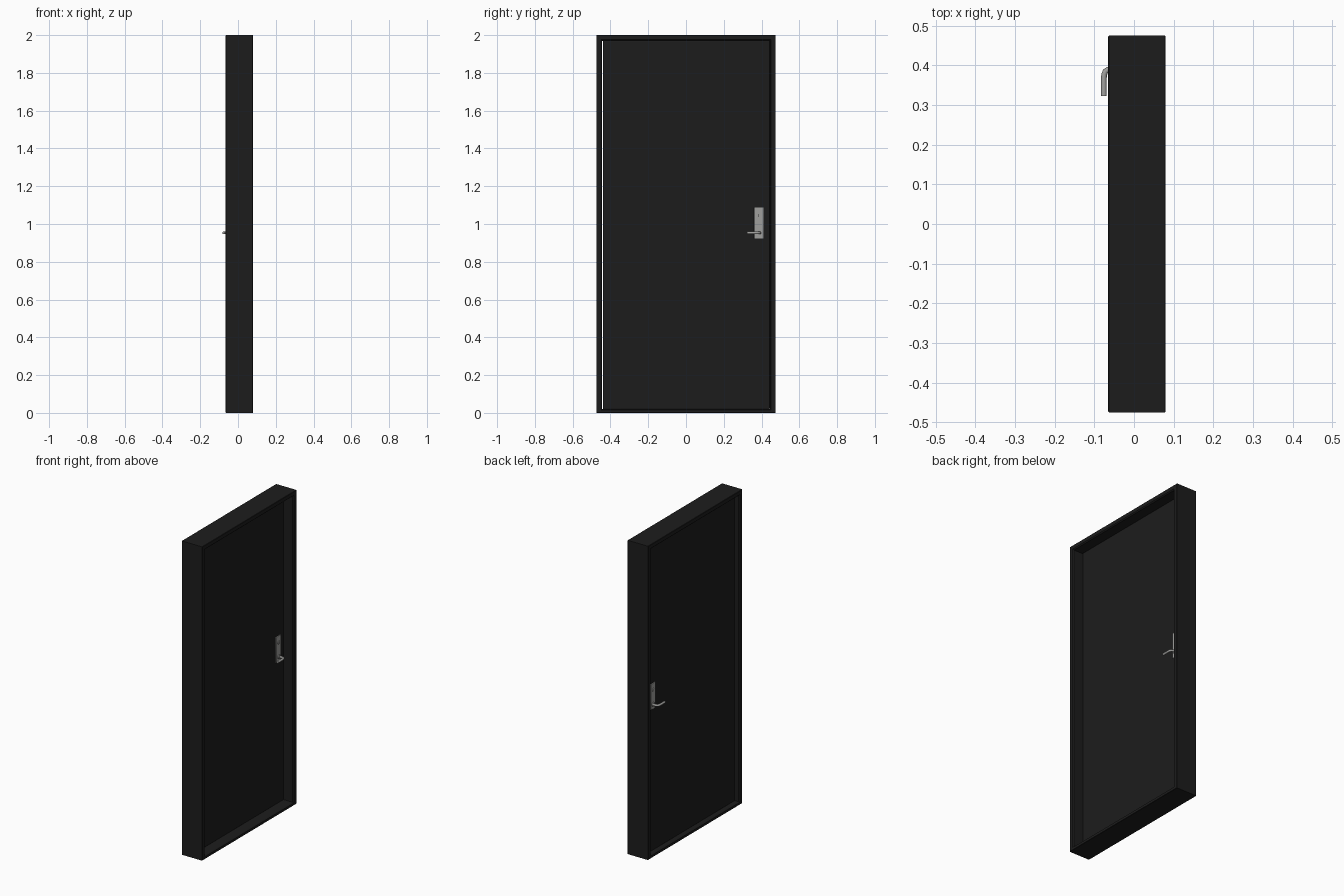
import bpy, bmesh
from mathutils import Matrix, Vector

if "Cube" in bpy.data.objects:
    bpy.data.objects.remove(bpy.data.objects["Cube"])


def material(name, rgb):
    m = bpy.data.materials.new(name)
    m.diffuse_color = (*rgb, 1)
    m.use_nodes = True
    m.node_tree.nodes["Principled BSDF"].inputs["Base Color"].default_value = m.diffuse_color
    return m


BLACK = material("black_paint", (0.012, 0.012, 0.012))
STEEL = material("brushed_steel", (0.35, 0.35, 0.34))
DARK = material("dark_slot", (0.03, 0.03, 0.03))


def finish(obj, mat, bevel=0.0, segments=2):
    obj.data.materials.append(mat)
    bpy.ops.object.select_all(action='DESELECT')
    bpy.context.view_layer.objects.active = obj
    obj.select_set(True)
    if bevel:
        b = obj.modifiers.new("edge_bevel", 'BEVEL')
        b.width = bevel
        b.segments = segments
        b.limit_method = 'ANGLE'
    if obj.type == 'MESH':
        bpy.ops.object.shade_smooth_by_angle()
    return obj


def mesh_object(name, bm):
    bmesh.ops.recalc_face_normals(bm, faces=bm.faces)
    me = bpy.data.meshes.new(name)
    bm.to_mesh(me)
    bm.free()
    obj = bpy.data.objects.new(name, me)
    bpy.context.collection.objects.link(obj)
    return obj


def box(name, lo, hi, mat, bevel=0.0):
    lo, hi = Vector(lo), Vector(hi)
    bm = bmesh.new()
    bmesh.ops.create_cube(bm, size=1, matrix=Matrix.Translation((lo + hi) / 2)
                          @ Matrix.Diagonal((*(hi - lo), 1)))
    return finish(mesh_object(name, bm), mat, bevel)


def disc(name, x0, x1, y, z, r, mat):
    bm = bmesh.new()
    bmesh.ops.create_cone(bm, cap_ends=True, segments=24, radius1=r, radius2=r,
                          depth=abs(x1 - x0),
                          matrix=Matrix.Translation(((x0 + x1) / 2, y, z))
                          @ Matrix.Rotation(1.5707963, 4, 'Y'))
    return finish(mesh_object(name, bm), mat)


# Frame: closed profile (x, share of the inset) swept with mitres round the opening
XB, XF = -0.065, 0.08
profile = [(XB, 0.07), (XB + 0.002, 0), (XF - 0.002, 0), (XF, 0.07),
           (XF, 0.8), (XF - 0.006, 1), (XB + 0.006, 1), (XB, 0.8)]
outer = [(-0.475, 0), (0.475, 0), (0.475, 2), (-0.475, 2)]
inner = [(-0.444, 0.02), (0.444, 0.02), (0.444, 1.97), (-0.444, 1.97)]
bm = bmesh.new()
rings = []
for (oy, oz), (iy, iz) in zip(outer, inner):
    rings.append([bm.verts.new((x, oy + (iy - oy) * t, oz + (iz - oz) * t))
                  for x, t in profile])
n = len(profile)
for i in range(4):
    a, b = rings[i], rings[(i + 1) % 4]
    for j in range(n):
        k = (j + 1) % n
        bm.faces.new((a[j], a[k], b[k], b[j]))
finish(mesh_object("door_frame", bm), BLACK)

# Door leaf, with a narrow gap on the hinge side
LB, LF = -0.035, 0.012
box("door_leaf", (LB, -0.440, 0.021), (LF, 0.4435, 1.969), BLACK, 0.0015)

# Handle set on both faces: plate, collar, lever, lock cylinder and key slot
for side, face, s in (("back", LB, -1), ("front", LF, 1)):
    p = face + s * 0.005
    box(side + "_handle_plate", (min(face, p), 0.361, 0.923),
        (max(face, p), 0.410, 1.088), STEEL, 0.0015)
    disc(side + "_lever_collar", face, face + s * 0.011, 0.388, 0.953, 0.013, STEEL)
    disc(side + "_lock_cylinder", face, face + s * 0.009, 0.386, 1.045, 0.011, STEEL)
    k = face + s * 0.0094
    box(side + "_key_slot", (min(face, k), 0.3848, 1.038),
        (max(face, k), 0.3872, 1.052), DARK)

    # Lever: round bar that leaves the plate and bends towards the hinges
    path = [(0.0, 0.391), (0.024, 0.391), (0.031, 0.389), (0.037, 0.385),
            (0.040, 0.378), (0.041, 0.370), (0.041, 0.345), (0.041, 0.323)]
    cu = bpy.data.curves.new(side + "_lever", 'CURVE')
    cu.dimensions = '3D'
    cu.bevel_depth = 0.0072
    cu.bevel_resolution = 4
    cu.use_fill_caps = True
    sp = cu.splines.new('POLY')
    sp.points.add(len(path) - 1)
    for pt, (d, y) in zip(sp.points, path):
        pt.co = (face + s * d, y, 0.953, 1)
    sp.use_smooth = True
    lever = bpy.data.objects.new(side + "_lever", cu)
    bpy.context.collection.objects.link(lever)
    finish(lever, STEEL)
